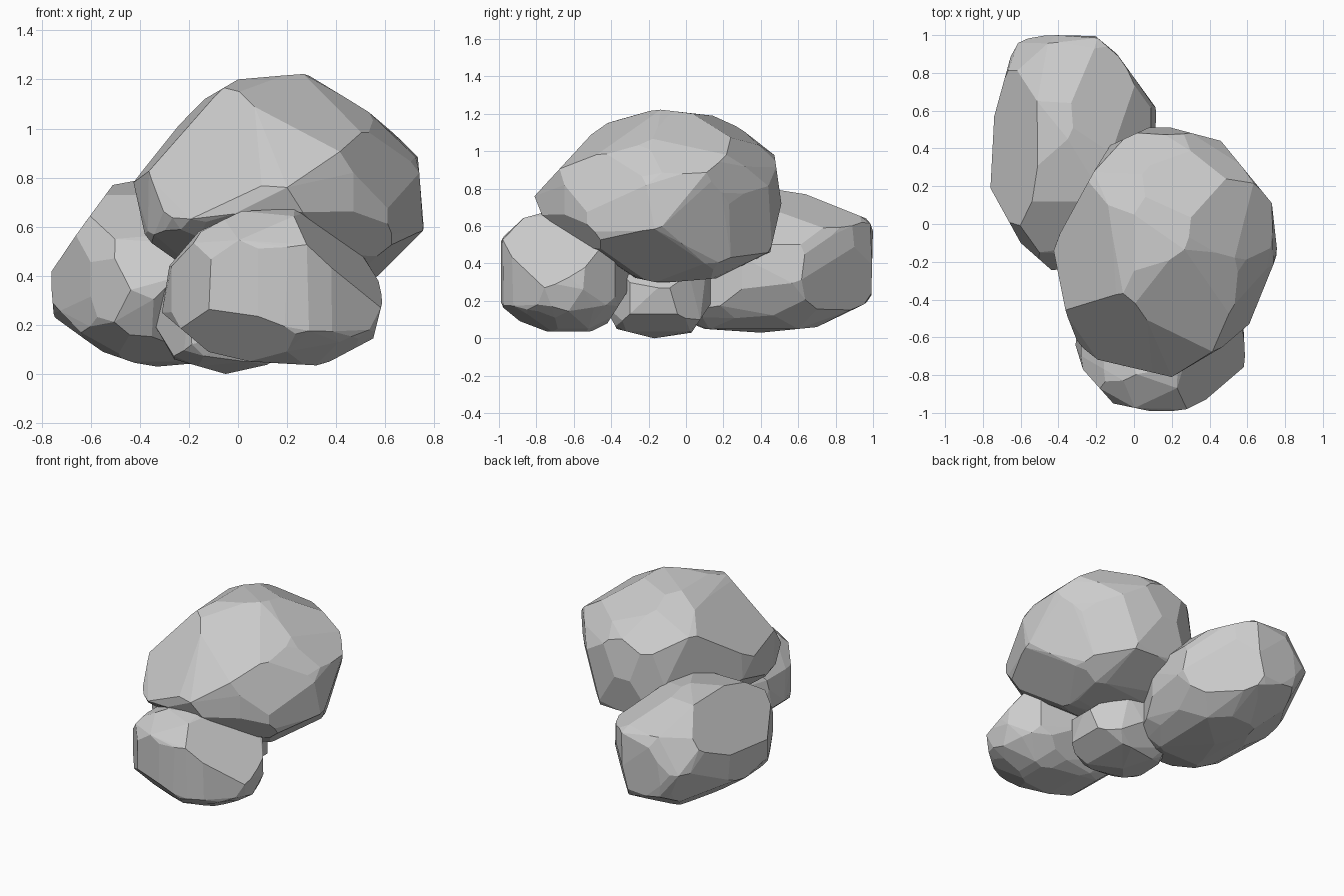
import bpy, bmesh
from math import radians, sin, cos
from mathutils import Vector

if "Cube" in bpy.data.objects:
    bpy.data.objects.remove(bpy.data.objects["Cube"])

MID = Vector((0, 0, .61))


def slanted(turn, tilt):
    # Right and up axes of an oblique drawing plane
    a, e = radians(turn), radians(tilt)
    return (Vector((cos(a), sin(a), 0)),
            Vector((-sin(a) * sin(e), cos(a) * sin(e), cos(e))), MID, .012)


X, Y, Z = Vector((1, 0, 0)), Vector((0, 1, 0)), Vector((0, 0, 1))
O = Vector((0, 0, 0))
PLANES = {'front': (X, Z, O, 0), 'side': (Y, Z, O, 0), 'top': (X, Y, O, 0),
          'front_right': slanted(35, 30), 'back_left': slanted(215, 30),
          'back_right': slanted(138, -25)}


def hull(points, merge=.002):
    # Closed convex skin around a point cloud
    bm = bmesh.new()
    for p in points:
        bm.verts.new(p)
    bmesh.ops.remove_doubles(bm, verts=bm.verts[:], dist=merge)
    bmesh.ops.convex_hull(bm, input=bm.verts[:])
    loose = [v for v in bm.verts if not v.link_faces]
    bmesh.ops.delete(bm, geom=loose, context='VERTS')
    return bm


def chip(bm, outline, right, up, origin, pad):
    # Slice the stone along every edge of an outline drawn in a plane
    pts = [Vector(p) for p in outline]
    mid = sum(pts, Vector((0, 0))) / len(pts)
    for p, q in zip(pts, pts[1:] + pts[:1]):
        n = Vector((q.y - p.y, p.x - q.x)).normalized()
        if n.dot(p - mid) < 0:
            n = -n
        no = right * n.x + up * n.y
        co = origin + no * (max(n.dot(r) for r in pts) + pad)
        if max(no.dot(v.co - co) for v in bm.verts) < 1e-4:
            continue
        bmesh.ops.bisect_plane(bm, geom=bm.verts[:] + bm.edges[:] + bm.faces[:],
                               dist=1e-5, plane_co=co, plane_no=no, clear_outer=True)
        keep = [v.co.copy() for v in bm.verts]
        bm.free()
        bm = hull(keep)
    return bm


def rock(name, swell=1.15, **outlines):
    # Faceted ellipsoid chipped to its outlines
    xs, ys = zip(*outlines['top'])
    zs = [p[1] for p in outlines['side']]
    lo = Vector((min(xs), min(ys), min(zs)))
    hi = Vector((max(xs), max(ys), max(zs)))
    centre, half = (lo + hi) / 2, (hi - lo) / 2 * swell
    bm = bmesh.new()
    bmesh.ops.create_icosphere(bm, subdivisions=2, radius=1)
    for v in bm.verts:
        v.co = centre + v.co * half
    for view, outline in outlines.items():
        bm = chip(bm, outline, *PLANES[view])
    # Merge slivers into broad facets
    keep = [v.co.copy() for v in bm.verts]
    bm.free()
    bm = hull(keep, .05)
    bmesh.ops.dissolve_limit(bm, angle_limit=.06, verts=bm.verts[:], edges=bm.edges[:])
    bmesh.ops.recalc_face_normals(bm, faces=bm.faces[:])
    mesh = bpy.data.meshes.new(name)
    bm.to_mesh(mesh)
    bm.free()
    bpy.context.collection.objects.link(bpy.data.objects.new(name, mesh))


# Large boulder resting on top
rock("top_boulder",
     front=[(-.43, .8), (-.17, 1.1), (0, 1.2), (.29, 1.225), (.55, 1.09), (.73, .91),
            (.76, .59), (.57, .4), (.4, .3), (0, .295), (-.28, .44), (-.38, .57)],
     side=[(-.81, .76), (-.46, 1.14), (-.16, 1.225), (.23, 1.18), (.47, 1), (.51, .72),
           (.45, .46), (.16, .32), (-.14, .295), (-.35, .34), (-.77, .66)],
     top=[(-.43, -.12), (-.14, .41), (.12, .53), (.46, .44), (.73, .11), (.76, -.16),
          (.61, -.53), (.47, -.65), (.2, -.81), (-.27, -.7), (-.36, -.47)],
     front_right=[(.2, .54), (.46, .43), (.63, .23), (.66, .09), (.53, -.29), (.2, -.45),
                  (-.15, -.43), (-.62, -.18), (-.57, .08), (-.05, .51)],
     back_left=[(-.14, .65), (.23, .63), (.56, .25), (.62, .16), (.46, -.05), (.2, -.25),
                (-.1, -.33), (-.52, -.25), (-.63, .18), (-.66, .39), (-.33, .61)],
     back_right=[(-.2, .62), (.14, .56), (.33, .4), (.36, .18), (.3, -.05), (0, -.28),
                 (-.32, -.28), (-.69, -.13), (-.81, .03), (-.67, .35), (-.53, .49)])

# Long rock at the back left
rock("back_rock",
     front=[(-.765, .41), (-.65, .58), (-.51, .77), (-.35, .8), (-.12, .72), (.09, .5),
            (.12, .3), (.02, .12), (-.1, .05), (-.33, .03), (-.42, .045), (-.55, .09), (-.75, .23)],
     side=[(-.25, .33), (-.15, .55), (.12, .73), (.45, .8), (.64, .77), (.99, .63), (1, .59),
           (.99, .2), (.7, .06), (.4, .03), (.1, .05), (-.15, .15)],
     top=[(-.63, .97), (-.46, 1), (-.21, 1), (-.09, .9), (.12, .61), (.1, .3), (-.05, -.05),
          (-.25, -.22), (-.43, -.25), (-.6, -.1), (-.76, .19), (-.74, .57)],
     back_left=[(.18, -.02), (.45, -.05), (.55, -.3), (.51, -.56), (.37, -.7), (-.04, -.865),
                (-.35, -.82), (-.45, -.42), (-.37, -.21), (-.14, -.07)],
     back_right=[(.31, .165), (.8, .265), (.99, .23), (1.1, -.02), (1.02, -.145), (.85, -.44),
                 (.34, -.64), (.2, -.61), (.03, -.3), (.05, 0)])

# Rounded rock at the front
rock("front_rock",
     front=[(-.31, .25), (-.28, .44), (-.16, .58), (.05, .68), (.23, .67), (.41, .63),
            (.55, .48), (.59, .3), (.54, .1), (.32, .035), (.05, .05), (-.12, .09)],
     side=[(-.99, .61), (-.77, .67), (-.65, .635), (-.45, .52), (-.3, .35), (-.3, .27),
           (-.42, .08), (-.51, .035), (-.74, .035), (-.99, .13)],
     top=[(-.31, -.64), (-.27, -.77), (-.11, -.95), (.13, -1), (.28, -.98), (.38, -.93),
          (.59, -.75), (.58, -.55), (.45, -.38), (.15, -.29), (-.15, -.35), (-.29, -.5)],
     front_right=[(-.51, -.25), (-.2, -.2), (.1, -.3), (.18, -.44), (.18, -.63), (.07, -.835),
                  (-.15, -.87), (-.34, -.86), (-.645, -.63), (-.66, -.4)],
     back_right=[(-.68, -.12), (-.94, -.4), (-.85, -.72), (-.575, -.78), (-.33, -.76),
                 (-.18, -.68), (-.1, -.5), (-.15, -.3), (-.4, -.1)])

# Small stone wedged underneath
rock("under_stone",
     front=[(-.34, .2), (-.28, .4), (-.1, .45), (.15, .4), (.29, .27), (.26, .13),
            (.13, .04), (-.05, 0), (-.26, .06)],
     side=[(-.45, .2), (-.38, .33), (-.15, .45), (.08, .4), (.15, .29), (.13, .18),
           (.03, .03), (-.17, 0), (-.37, .05)],
     top=[(-.34, -.15), (-.25, .06), (-.05, .15), (.15, .1), (.3, -.1), (.26, -.3),
          (.05, -.45), (-.2, -.4)],
     back_right=[(-.44, -.34), (-.21, -.2), (.04, -.15), (.19, -.3), (.19, -.49), (.1, -.645),
                 (-.15, -.69), (-.32, -.63)])
